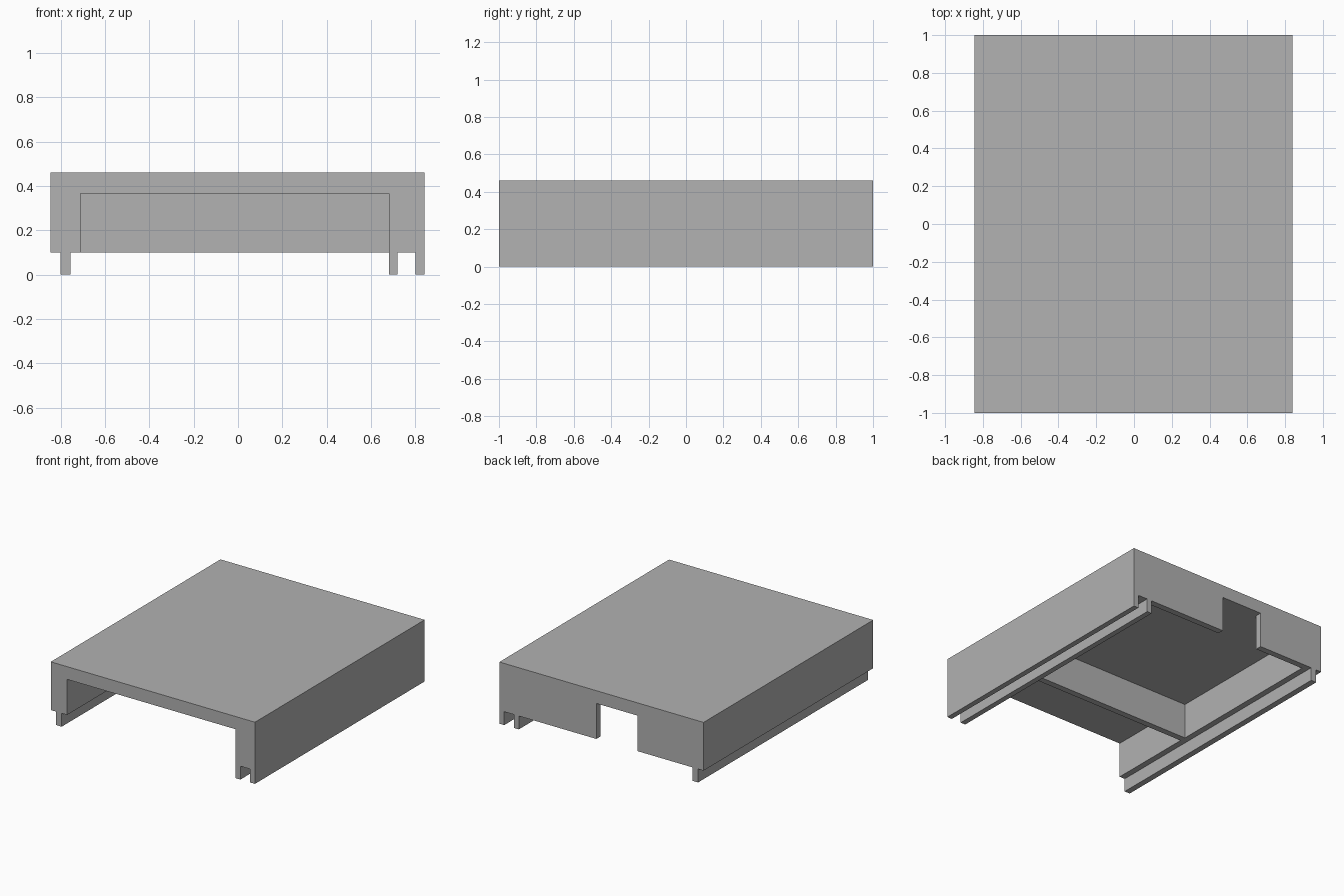
import bpy
import bmesh
from mathutils import Vector

cube = bpy.data.objects.get("Cube")
if cube:
    bpy.data.objects.remove(cube, do_unlink=True)

TOP, CEILING, UNDERSIDE = 0.46, 0.365, 0.1
RIGHT, LEFT = -0.845, 0.84
INNER_RIGHT, INNER_LEFT = -0.71, 0.68
WALL = 0.047

grey = bpy.data.materials.new("plain grey")
grey.use_nodes = True
colour = (0.445, 0.445, 0.445, 1)
grey.diffuse_color = colour
grey.node_tree.nodes["Principled BSDF"].inputs["Base Color"].default_value = colour


def extrude(name, profile, y0, y1):
    """Extrude an (x, z) outline from y0 to y1."""
    bm = bmesh.new()
    face = bm.faces.new([bm.verts.new((x, y0, z)) for x, z in profile])
    swept = bmesh.ops.extrude_face_region(bm, geom=[face])["geom"]
    verts = [v for v in swept if isinstance(v, bmesh.types.BMVert)]
    bmesh.ops.translate(bm, vec=Vector((0, y1 - y0, 0)), verts=verts)
    bmesh.ops.recalc_face_normals(bm, faces=bm.faces)
    mesh = bpy.data.meshes.new(name)
    bm.to_mesh(mesh)
    bm.free()
    mesh.materials.append(grey)
    obj = bpy.data.objects.new(name, mesh)
    bpy.context.collection.objects.link(obj)
    return obj


# Solid body with three guide rails running along its underside
outline = [(RIGHT, TOP), (RIGHT, UNDERSIDE)]
for x0, x1 in ((-0.8, -0.755), (INNER_LEFT, 0.72), (0.8, LEFT)):
    outline += [(x0, UNDERSIDE), (x0, 0), (x1, 0)]
    if x1 != LEFT:
        outline.append((x1, UNDERSIDE))
outline.append((LEFT, TOP))
housing = extrude("housing", outline, -1, 1)

# Open front bay, rear bay and rear cable notch
cuts = (
    ("front_bay", INNER_RIGHT, INNER_LEFT, -1.1, -0.347),
    ("rear_bay", INNER_RIGHT, INNER_LEFT, -0.3, 1 - WALL),
    ("rear_notch", -0.3, 0.04, 0.8, 1.1),
)
for name, x0, x1, y0, y1 in cuts:
    box = [(x0, -0.1), (x1, -0.1), (x1, CEILING), (x0, CEILING)]
    cutter = extrude(name + "_cutter", box, y0, y1)
    cutter.hide_render = True
    cutter.hide_set(True)
    cutter.display_type = 'WIRE'
    cut = housing.modifiers.new(name, 'BOOLEAN')
    cut.operation = 'DIFFERENCE'
    cut.solver = 'EXACT'
    cut.object = cutter

# Bake the cuts and drop the helpers
bpy.context.view_layer.update()
graph = bpy.context.evaluated_depsgraph_get()
baked = bpy.data.meshes.new_from_object(housing.evaluated_get(graph))
helpers = [m.object for m in housing.modifiers]
housing.modifiers.clear()
housing.data = baked
for helper in helpers:
    bpy.data.objects.remove(helper, do_unlink=True)
